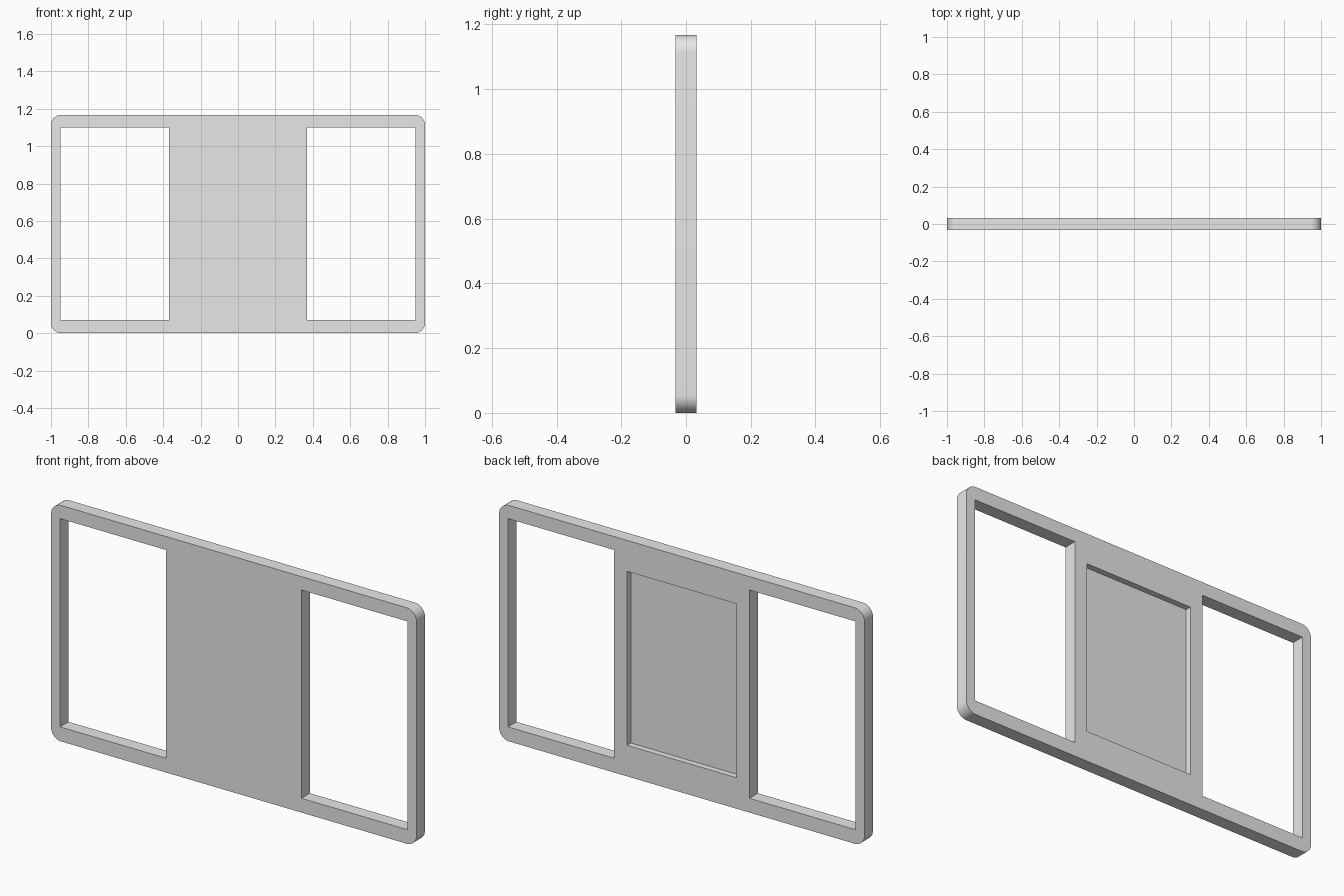
import bpy
import bmesh
import math

cube = bpy.data.objects.get("Cube")
if cube:
    bpy.data.objects.remove(cube, do_unlink=True)

HEIGHT, THICK, RADIUS = 1.167, 0.066, 0.055
MID = HEIGHT / 2

grey = bpy.data.materials.new("plain grey")
grey.use_nodes = True
colour = (0.8, 0.8, 0.8, 1)
grey.diffuse_color = colour
grey.node_tree.nodes["Principled BSDF"].inputs["Base Color"].default_value = colour


def box(name, size, centre, corner=0):
    """Box with optional rounding of the edges running front to back."""
    bm = bmesh.new()
    bmesh.ops.create_cube(bm, size=1)
    bmesh.ops.scale(bm, vec=size, verts=bm.verts)
    bmesh.ops.translate(bm, vec=centre, verts=bm.verts)
    if corner:
        edges = [e for e in bm.edges
                 if abs(e.verts[0].co.y - e.verts[1].co.y) > size[1] / 2]
        bmesh.ops.bevel(bm, geom=edges, offset=corner, segments=12,
                        profile=0.5, affect='EDGES')
    mesh = bpy.data.meshes.new(name)
    bm.to_mesh(mesh)
    bm.free()
    mesh.materials.append(grey)
    obj = bpy.data.objects.new(name, mesh)
    bpy.context.collection.objects.link(obj)
    return obj


# Rounded panel
panel = box("panel_frame", (2, THICK, HEIGHT), (0, 0, MID), RADIUS)

# Two side openings and a shallow recess in the back of the middle panel
cutters = [box(f"{side}_opening_cutter", (0.58, 0.4, 1.03), (x, 0, MID + 0.002))
           for side, x in (("left", 0.66), ("right", -0.66))]
cutters.append(box("back_recess_cutter", (0.6, 0.2, 0.86),
                   (0, THICK / 2 - 0.03 + 0.1, MID)))

for cutter in cutters:
    cut = panel.modifiers.new(cutter.name, 'BOOLEAN')
    cut.operation = 'DIFFERENCE'
    cut.solver = 'EXACT'
    cut.object = cutter

# Bake the cuts, then drop the cutters
bpy.context.view_layer.update()
baked = bpy.data.meshes.new_from_object(
    panel.evaluated_get(bpy.context.evaluated_depsgraph_get()))
panel.modifiers.clear()
panel.data = baked
for cutter in cutters:
    bpy.data.objects.remove(cutter, do_unlink=True)

# Smooth corners, sharp edges elsewhere
bpy.ops.object.select_all(action='DESELECT')
panel.select_set(True)
bpy.context.view_layer.objects.active = panel
bpy.ops.object.shade_smooth_by_angle(angle=math.radians(30))
